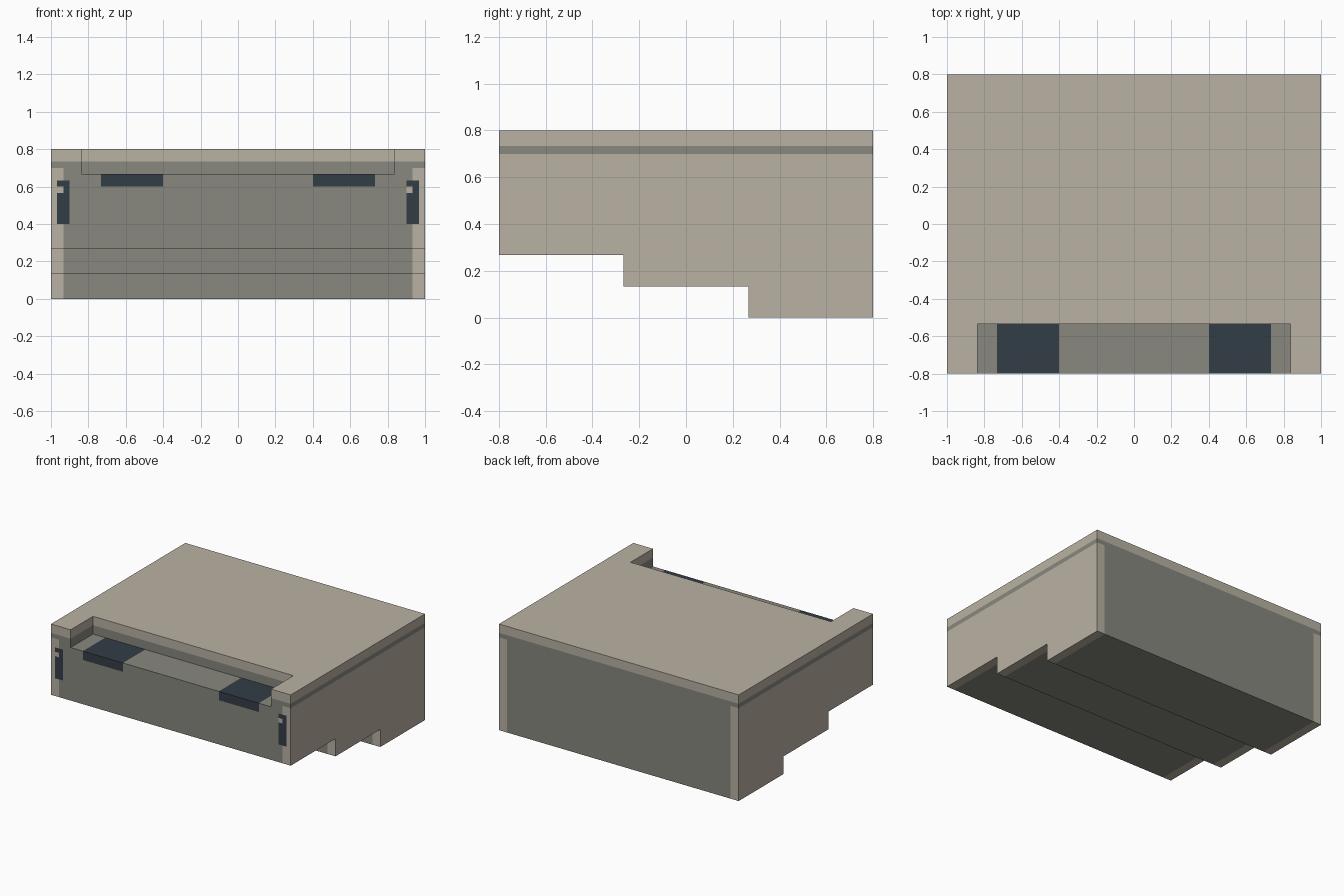
import bpy, bmesh
from mathutils import Vector

if "Cube" in bpy.data.objects:
    bpy.data.objects.remove(bpy.data.objects["Cube"])

U = 1 / 30  # design grid unit


def material(name, rgb):
    m = bpy.data.materials.new(name)
    m.diffuse_color = (*rgb, 1)
    m.use_nodes = True
    m.node_tree.nodes["Principled BSDF"].inputs["Base Color"].default_value = m.diffuse_color
    return m


def new_object(name, bm):
    bmesh.ops.recalc_face_normals(bm, faces=bm.faces)
    mesh = bpy.data.meshes.new(name)
    bm.to_mesh(mesh)
    bm.free()
    ob = bpy.data.objects.new(name, mesh)
    bpy.context.collection.objects.link(ob)
    return ob


def extrude_profile(name, points, half_width):
    """Closed y-z outline extruded along x, centred on x = 0."""
    bm = bmesh.new()
    face = bm.faces.new([bm.verts.new((-half_width, y, z)) for y, z in points])
    out = bmesh.ops.extrude_face_region(bm, geom=[face])
    verts = [g for g in out["geom"] if isinstance(g, bmesh.types.BMVert)]
    bmesh.ops.translate(bm, verts=verts, vec=(2 * half_width, 0, 0))
    return new_object(name, bm)


# Case with a stepped underside
case = extrude_profile("stepped_case", [
    (-0.8, 8 * U), (-8 * U, 8 * U), (-8 * U, 4 * U), (8 * U, 4 * U),
    (8 * U, 0), (0.8, 0), (0.8, 0.8), (-0.8, 0.8)], 1)

# Recess in the front of the top
cutter = extrude_profile("recess_cutter", [
    (-1, 20 * U), (-16 * U, 20 * U), (-16 * U, 1), (-1, 1)], 0.836)
mod = case.modifiers.new("recess", "BOOLEAN")
mod.operation, mod.solver, mod.object = "DIFFERENCE", "EXACT", cutter
bpy.context.view_layer.update()
cut = bpy.data.meshes.new_from_object(
    case.evaluated_get(bpy.context.evaluated_depsgraph_get()))
case.modifiers.clear()
case.data = cut
case.data.name = "stepped_case"
bpy.data.objects.remove(cutter)

# Colours
case.data.materials.clear()
for name, rgb in (("light beige", (0.491, 0.445, 0.371)),
                  ("warm grey", (0.246, 0.246, 0.209)),
                  ("dark slate", (0.033, 0.048, 0.061))):
    case.data.materials.append(material(name, rgb))
LIGHT, GREY, DARK = range(3)


def colour(c, n):
    x, y, z = c.x / U, c.y, c.z / U
    # Pads: recess floor wrapping onto the front
    on_floor = n.z > 0.5 and z < 21
    on_front = n.y < -0.5 and y < -0.79
    if 12 < abs(x) < 22 and (on_floor or (on_front and 18 < z < 20)):
        return DARK
    # Side latches, each with a small light notch on its left
    if on_front and 27 < abs(x) < 29 and 12 < z < 19:
        left_half = abs(x) > 28 if x < 0 else abs(x) < 28
        return LIGHT if left_half and 17 < z < 18 else DARK
    # Light lid and side panels, grey core and seam under the lid
    return LIGHT if z > 22 or (abs(x) > 28 and z < 21) else GREY


# Cut the colour borders into the faces, then paint by rule
bm = bmesh.new()
bm.from_mesh(case.data)
planes = [("x", s * k) for k in (12, 22, 27, 28, 29) for s in (-1, 1)]
planes += [("z", k) for k in (12, 17, 18, 19, 20, 21, 22)]
for axis, k in planes:
    normal = Vector((1, 0, 0)) if axis == "x" else Vector((0, 0, 1))
    bmesh.ops.bisect_plane(bm, geom=bm.verts[:] + bm.edges[:] + bm.faces[:],
                           dist=1e-5, plane_co=normal * k * U, plane_no=normal)
bm.normal_update()
for f in bm.faces:
    f.material_index = colour(f.calc_center_bounds(), f.normal)
    f.smooth = False
bmesh.ops.dissolve_limit(bm, angle_limit=0.01, verts=bm.verts[:],
                         edges=bm.edges[:], delimit={"MATERIAL"})
bm.to_mesh(case.data)
bm.free()
